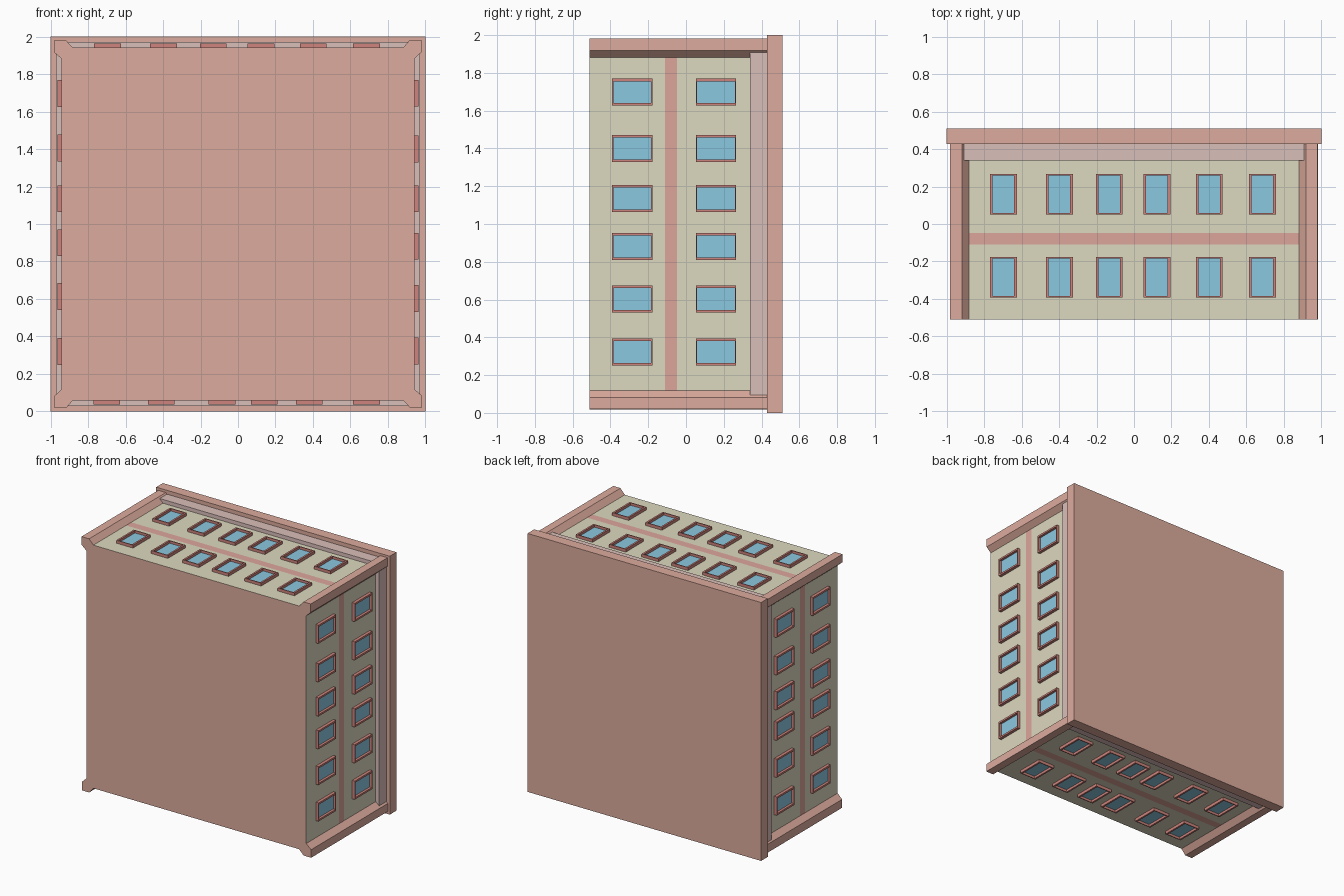
import bpy, bmesh, math
from mathutils import Matrix, Vector

if "Cube" in bpy.data.objects:
    bpy.data.objects.remove(bpy.data.objects["Cube"])


def material(name, color):
    m = bpy.data.materials.new(name)
    m.diffuse_color = (*color, 1)
    m.use_nodes = True
    m.node_tree.nodes["Principled BSDF"].inputs["Base Color"].default_value = m.diffuse_color
    return m


PINK = material("pink_plaster", (0.72, 0.41, 0.34))
CREAM = material("cream_wall", (0.72, 0.69, 0.52))
STRIPE = material("stripe_pink", (0.72, 0.38, 0.33))
LEDGE = material("pale_ledge", (0.70, 0.52, 0.49))
FRAME = material("window_frame", (0.62, 0.23, 0.20))
GLASS = material("window_glass", (0.26, 0.58, 0.75))

WALL = 0.941             # half width of the block
FRONT, EAVE, BACK = -0.51, 0.428, 0.51
CENTRE = Matrix.Translation((0, 0, 1))


def finish(name, bm, mats, matrix=CENTRE):
    mesh = bpy.data.meshes.new(name)
    bm.to_mesh(mesh)
    bm.free()
    for m in mats:
        mesh.materials.append(m)
    obj = bpy.data.objects.new(name, mesh)
    obj.matrix_world = matrix
    bpy.context.collection.objects.link(obj)
    return obj


def prism(name, profile, y0, y1, mat, matrix=CENTRE):
    """Extrude an (x, z) outline along y."""
    bm = bmesh.new()
    face = bm.faces.new([bm.verts.new((x, y0, z)) for x, z in profile])
    ext = bmesh.ops.extrude_face_region(bm, geom=[face], use_keep_orig=True)
    moved = [g for g in ext["geom"] if isinstance(g, bmesh.types.BMVert)]
    bmesh.ops.translate(bm, verts=moved, vec=(0, y1 - y0, 0))
    bmesh.ops.recalc_face_normals(bm, faces=bm.faces[:])
    return finish(name, bm, [mat], matrix)


def rect(x, z):
    return [(-x, -z), (x, -z), (x, z), (-x, z)]


def bridge(bm, a, b, mat):
    for i in range(4):
        j = (i + 1) % 4
        bm.faces.new((a[i], a[j], b[j], b[i])).material_index = mat


# Main block: three stacked bands, the middle one is the stripe
bm = bmesh.new()
rings = [[bm.verts.new((x, y, z)) for x, z in rect(WALL, WALL)]
         for y in (FRONT, -0.11, -0.048, EAVE)]
for k, mat in enumerate((0, 1, 0)):
    bridge(bm, rings[k], rings[k + 1], mat)
for ring in (rings[0], rings[-1]):
    bm.faces.new(ring).material_index = 2
bmesh.ops.recalc_face_normals(bm, faces=bm.faces[:])
finish("building_block", bm, [CREAM, STRIPE, PINK])

# Roof slab
prism("roof_slab", rect(1.0, 1.0), EAVE, BACK, PINK)

# Chamfered corner posts
POST = [(0.98, 0.983), (0.918, 0.983), (0.881, WALL), (WALL, WALL),
        (WALL, 0.881), (0.98, 0.918)]
for i in range(4):
    prism(f"corner_post_{i + 1}", POST, FRONT, EAVE, PINK,
          CENTRE @ Matrix.Rotation(i * math.pi / 2, 4, 'Y'))


def add_window(bm, u, y, wide, tall):
    """Raised frame with recessed glass, outward along +z."""
    def ring(inset_u, inset_y, h):
        a, b = wide / 2 - inset_u, tall / 2 - inset_y
        return [bm.verts.new((u + p, y + q, h)) for p, q in rect(a, b)]
    r = [ring(0, 0, WALL), ring(0, 0, WALL + 0.023),
         ring(0.014, 0.007, WALL + 0.023), ring(0.014, 0.007, WALL + 0.004)]
    for k in range(3):
        bridge(bm, r[k], r[k + 1], 0)
    bm.faces.new(r[3]).material_index = 1


# Each side: turn about y, and window positions along the side
SIDES = {
    "top": (0, (-0.697, -0.398, -0.132, 0.122, 0.401, 0.685)),
    "right": (90, (-0.698, -0.40, -0.135, 0.119, 0.397, 0.678)),
    "bottom": (180, (-0.686, -0.38, -0.14, 0.085, 0.41, 0.70)),
    "left": (-90, (-0.68, -0.387, -0.10, 0.135, 0.405, 0.696)),
}
for side, (turn, places) in SIDES.items():
    matrix = CENTRE @ Matrix.Rotation(math.radians(turn), 4, 'Y')
    # Two rows of windows
    bm = bmesh.new()
    for u in places:
        for y in (-0.284, 0.159):
            add_window(bm, u, y, 0.143, 0.214)
    finish(f"{side}_windows", bm, [FRAME, GLASS], matrix)
    # Ledge below the roof
    prism(f"{side}_ledge", [(-0.908, WALL - 0.01), (0.908, WALL - 0.01),
                            (0.908, 0.97), (-0.908, 0.97)],
          0.34, EAVE, LEDGE, matrix)
